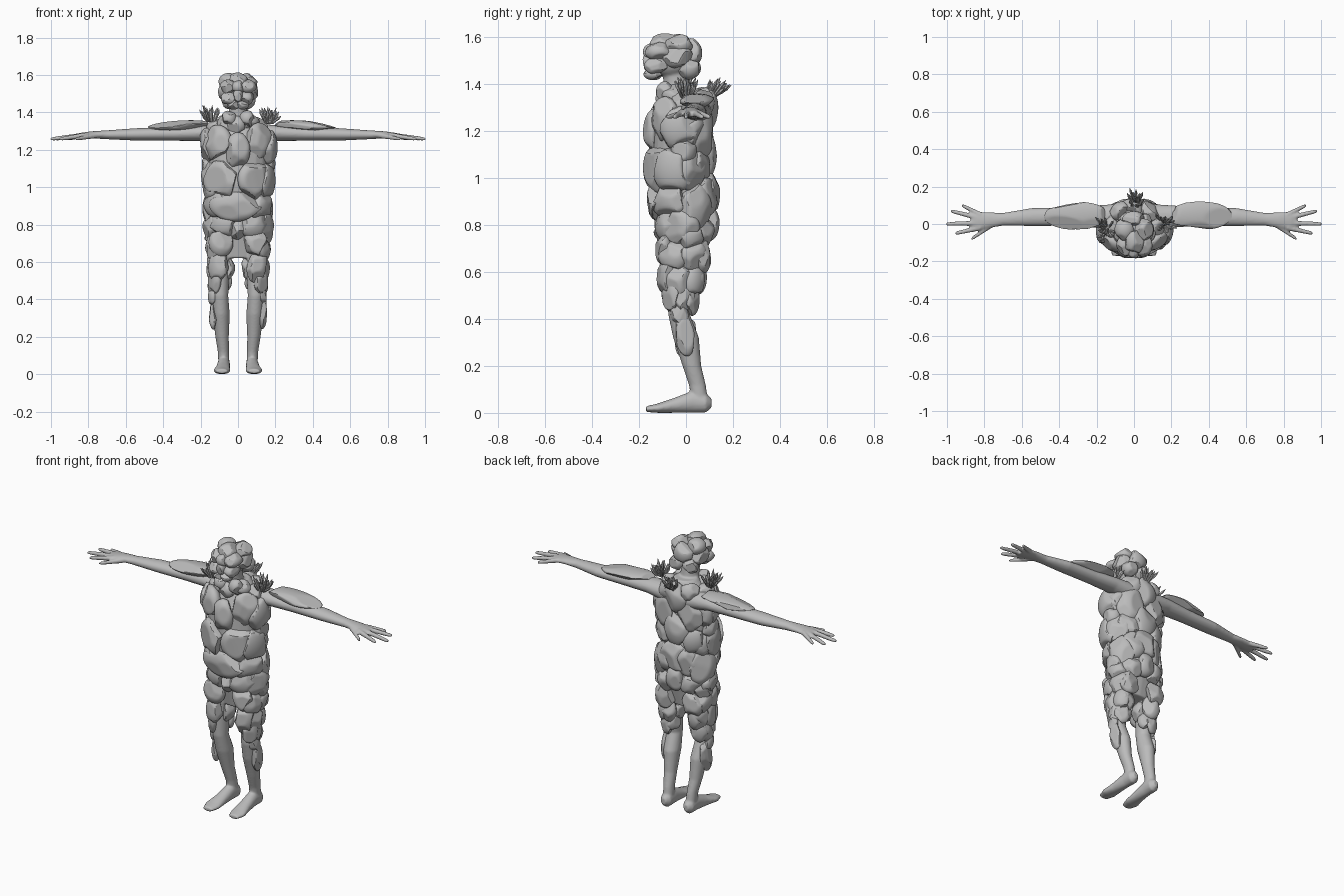
import bpy, bmesh, math, random
from mathutils import Matrix, Vector

random.seed(7)
cube = bpy.data.objects.get("Cube")
if cube:
    bpy.data.objects.remove(cube)

GREY = (0.5, 0.5, 0.5, 1)
stone = bpy.data.materials.new("stone_grey")
stone.use_nodes = True
stone.diffuse_color = GREY
shader = next(n for n in stone.node_tree.nodes if n.type == "BSDF_PRINCIPLED")
shader.inputs["Base Color"].default_value = GREY
shader.inputs["Roughness"].default_value = 0.8


def finish(bm, name, sharp_angle=None):
    """Turn a bmesh into a named object with the stone material."""
    bmesh.ops.recalc_face_normals(bm, faces=bm.faces)
    mesh = bpy.data.meshes.new(name)
    bm.to_mesh(mesh)
    bm.free()
    mesh.materials.append(stone)
    if sharp_angle:
        mesh.shade_smooth()
        mesh.set_sharp_from_angle(angle=math.radians(sharp_angle))
    obj = bpy.data.objects.new(name, mesh)
    bpy.context.collection.objects.link(obj)
    return obj


def loft(bm, axis, sections, sides=20):
    """Closed tube of ellipses: each section is centre x, y, z and two radii."""
    rings = []
    u, v = [i for i in range(3) if i != axis]
    for *centre, ru, rv in sections:
        ring = []
        for k in range(sides):
            a = math.tau * k / sides
            p = Vector(centre)
            p[u] += ru * math.cos(a)
            p[v] += rv * math.sin(a)
            ring.append(bm.verts.new(p))
        rings.append(ring)
    for lower, upper in zip(rings, rings[1:]):
        for k in range(sides):
            n = (k + 1) % sides
            bm.faces.new((lower[k], lower[n], upper[n], upper[k]))
    bm.faces.new(rings[0])
    bm.faces.new(rings[-1])


def rock(bm, centre, size, turn=None):
    """Rounded boulder with chiselled flats."""
    verts = bmesh.ops.create_icosphere(bm, subdivisions=4, radius=1)["verts"]
    for _ in range(13):
        n = Vector([random.gauss(0, 1) for _ in range(3)]).normalized()
        limit = random.uniform(0.72, 0.92)
        for vert in verts:
            vert.co -= n * max(0, vert.co.dot(n) - limit)
    place = Matrix.Translation(centre) @ (turn or Matrix()) @ Matrix.Diagonal((*size, 1))
    bmesh.ops.transform(bm, matrix=place, verts=verts)


def profile(rows, z):
    """Half width, front y and back y of an outline at height z."""
    z = min(max(z, rows[0][0]), rows[-1][0])
    for low, high in zip(rows, rows[1:]):
        if z <= high[0]:
            t = (z - low[0]) / (high[0] - low[0])
            return [a + (b - a) * t for a, b in zip(low[1:], high[1:])]


def clad(bm, rows, stones, cx=0, side=1, thick=0.05):
    """Set stones on an outline: angle from the front, height, half width, half height."""
    for angle, z, w, h in stones:
        a = math.radians(angle + random.uniform(-4, 4)) * side
        z += random.uniform(-1, 1) * 0.008
        half, front, back = profile(rows, z)
        depth = (back - front) / 2
        p = Vector((cx * side + half * math.sin(a), (front + back) / 2 - depth * math.cos(a), z))
        n = Vector((math.sin(a) / half, -math.cos(a) / depth, 0)).normalized()
        turn = Matrix.Rotation(math.atan2(n.x, -n.y), 4, "Z")
        turn = turn @ Matrix.Rotation(random.uniform(-0.2, 0.2), 4, "Y")
        rock(bm, p - n * thick * 0.85, (w * 1.1, thick, h * 1.1), turn)


# Outlines: height, half width, front, back
TORSO = [(.62, .16, -.1, .09), (.72, .18, -.12, .11), (.82, .185, -.14, .14),
         (.92, .18, -.165, .14), (1.02, .19, -.18, .12), (1.22, .205, -.175, .13),
         (1.32, .16, -.13, .13), (1.38, .1, -.1, .1)]
LEG = [(.25, .055, -.04, .05), (.42, .062, -.085, .045), (.5, .065, -.1, .055),
       (.6, .075, -.12, .09), (.75, .085, -.13, .12)]

# Smooth body under the stones
bm = bmesh.new()
loft(bm, 2, [(0, (f + b) / 2, z, w - .035, (b - f) / 2 - .035) for z, w, f, b in TORSO])
loft(bm, 2, [(0, -.03, 1.3, .07, .06), (0, -.04, 1.4, .05, .055), (0, -.05, 1.48, .05, .055)])
bmesh.ops.create_icosphere(bm, subdivisions=3, radius=0.08,
                           matrix=Matrix.Translation((0, -.06, 1.5)))
FINGERS = [(.82, .05, .92, .1), (.83, .032, .98, .07), (.83, .005, 1.003, 0),
           (.82, -.02, .955, -.05), (.75, 0, .87, -.08)]
for s in (1, -1):
    # leg and foot
    loft(bm, 2, [(s * x, y, z, a, b) for x, y, z, a, b in (
        (.075, .06, .05, .03, .035), (.078, .048, .12, .03, .036), (.085, .025, .2, .036, .04),
        (.09, 0, .32, .046, .055), (.095, -.03, .42, .043, .046), (.095, -.02, .55, .05, .06),
        (.095, -.01, .7, .06, .08))])
    loft(bm, 1, [(s * x, y, z, a, b) for x, y, z, a, b in (
        (.075, .108, .042, .015, .02), (.075, .085, .042, .034, .041), (.076, .03, .048, .034, .047),
        (.08, -.05, .032, .038, .032), (.086, -.12, .02, .046, .02), (.086, -.17, .016, .03, .012))])
    # arm, palm and fingers
    loft(bm, 0, [(s * x, y, z, a, b) for x, y, z, a, b in (
        (.05, .04, 1.28, .07, .06), (.2, .04, 1.29, .06, .043), (.35, .04, 1.285, .05, .037),
        (.55, .037, 1.282, .048, .033), (.7, .025, 1.28, .034, .024), (.78, .02, 1.28, .043, .019),
        (.84, .015, 1.275, .052, .016), (.87, .018, 1.27, .042, .013))])
    for x0, y0, x1, y1 in FINGERS:
        loft(bm, 0, [(s * (x0 + (x1 - x0) * t), y0 + (y1 - y0) * t, 1.277 - .02 * t, r, r)
                     for t, r in ((0, .015), (.5, .013), (.9, .011), (1, .008))], 10)
body = finish(bm, "body")
remesh = body.modifiers.new("blend", "REMESH")
remesh.mode = "VOXEL"
remesh.voxel_size = 0.006
remesh.use_smooth_shade = True
soften = body.modifiers.new("soften", "SMOOTH")
soften.factor = 0.5
soften.iterations = 5

# Torso stones: single ones down the middle, then mirrored ones
bm = bmesh.new()
clad(bm, TORSO, [(0, 1.2, .065, .09), (0, 1.33, .05, .045), (-8, .9, .13, .08), (0, .77, .05, .05),
                 (180, 1.29, .08, .09), (180, 1.1, .08, .1), (180, .93, .09, .09),
                 (180, .8, .06, .07)])
PAIRS = [(42, 1.24, .08, .09), (85, 1.22, .08, .09), (35, 1.05, .1, .1), (72, 1.03, .085, .1),
         (100, 1.12, .05, .06), (55, .91, .085, .075), (112, .88, .08, .1), (115, 1.03, .07, .08),
         (145, 1.05, .07, .08), (145, .91, .07, .08), (148, 1.2, .08, .1), (115, 1.2, .06, .08),
         (140, 1.32, .06, .06), (40, 1.34, .05, .045), (85, 1.32, .06, .045),
         (35, .8, .08, .07), (78, .79, .075, .075), (115, .75, .06, .06), (150, .78, .06, .07)]
for s in (1, -1):
    clad(bm, TORSO, PAIRS, side=s)
finish(bm, "torso_stones", 28)

# Thigh, knee and calf stones
THIGH = [(0, .7, .06, .07), (60, .68, .06, .07), (120, .67, .06, .06), (180, .67, .06, .07),
         (270, .68, .05, .06), (15, .58, .055, .085), (80, .58, .055, .08), (140, .57, .05, .07),
         (195, .57, .05, .07), (270, .57, .045, .06)]
KNEE = [(45, .5, .045, .075), (100, .49, .045, .07), (160, .48, .045, .06), (220, .5, .04, .05),
        (80, .42, .035, .05), (95, .33, .04, .085)]
for s, name in ((1, "left_leg_stones"), (-1, "right_leg_stones")):
    bm = bmesh.new()
    clad(bm, LEG, THIGH, .093, s, .04)
    clad(bm, LEG, KNEE, .095, s, .027)
    finish(bm, name, 28)

# Head and collar stones: centre and half sizes, mirrored where off the middle
bm = bmesh.new()
for x, y, z, *size in (
        (0, -.09, 1.568, .05, .07, .042), (0, .02, 1.53, .06, .045, .06),
        (0, -.155, 1.49, .024, .032, .035), (0, -.14, 1.535, .035, .04, .035),
        (.05, -.03, 1.565, .05, .055, .042), (.05, -.115, 1.535, .045, .055, .038),
        (.065, -.035, 1.515, .045, .06, .048), (.047, -.125, 1.475, .042, .05, .035),
        (.024, -.14, 1.44, .032, .038, .024), (.045, .015, 1.465, .045, .045, .045),
        (.05, -.085, 1.365, .04, .04, .042)):
    for s in ((1, -1) if x else (1,)):
        rock(bm, (x * s, y, z), [v * 1.08 for v in size])
finish(bm, "head_stones", 28)

# Flat shoulder slabs lying on the upper arms
for s, x, name in ((1, .35, "left_arm_slab"), (-1, .31, "right_arm_slab")):
    bm = bmesh.new()
    rock(bm, (x * s, .045, 1.328), (.175, .078, .028), Matrix.Rotation(s * .06, 4, "Y"))
    finish(bm, name, 28)

# Crystal clusters around the neck
for name, base, lean in (("right_crystals", (-.145, -.03, 1.35), (-.1, 0, 1)),
                         ("left_crystals", (.165, 0, 1.34), (.15, 0, 1)),
                         ("back_crystals", (.01, .105, 1.345), (0, .6, 1))):
    bm = bmesh.new()
    for _ in range(22):
        spread = Vector([random.uniform(-1, 1) for _ in range(3)])
        way = (Vector(lean) + spread * 0.55).normalized()
        length = random.uniform(.05, .1)
        start = Vector(base) + Vector((spread.x, spread.y, 0)) * 0.02
        turn = way.to_track_quat("Z", "Y").to_matrix().to_4x4()
        for r0, r1, low, high in ((.005, .008, 0, .7), (.008, .0008, .7, 1)):
            middle = start + way * length * (low + high) / 2
            bmesh.ops.create_cone(bm, cap_ends=True, segments=6, radius1=r0, radius2=r1,
                                  depth=length * (high - low),
                                  matrix=Matrix.Translation(middle) @ turn)
    finish(bm, name)
